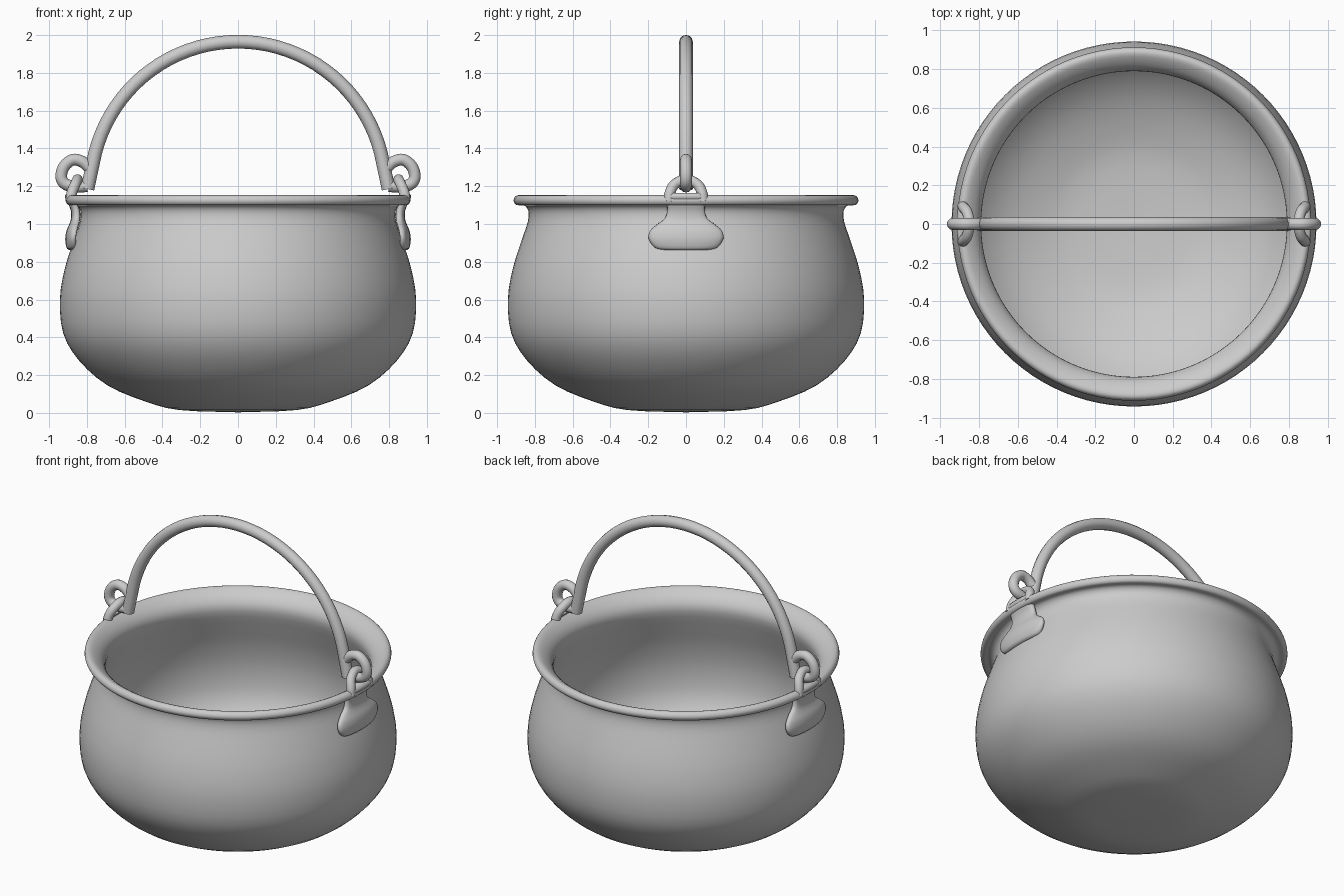
import bpy, bmesh, math
from mathutils import Vector

if "Cube" in bpy.data.objects:
    bpy.data.objects.remove(bpy.data.objects["Cube"])

iron = bpy.data.materials.new("grey_iron")
iron.diffuse_color = (0.6, 0.6, 0.6, 1)
iron.use_nodes = True
iron.node_tree.nodes["Principled BSDF"].inputs["Base Color"].default_value = iron.diffuse_color


def smooth_path(points, steps=4):
    """Catmull-Rom interpolation through the given points."""
    p = [Vector(v) for v in points]
    p = [p[0] * 2 - p[1]] + p + [p[-1] * 2 - p[-2]]
    out = []
    for a, b, c, d in zip(p, p[1:], p[2:], p[3:]):
        for i in range(steps):
            t = i / steps
            out.append(0.5 * (2 * b + (c - a) * t + (2 * a - 5 * b + 4 * c - d) * t ** 2
                              + (3 * b - a - 3 * c + d) * t ** 3))
    return out + [p[-2]]


def finish(name, bm):
    bmesh.ops.recalc_face_normals(bm, faces=bm.faces)
    me = bpy.data.meshes.new(name)
    bm.to_mesh(me)
    bm.free()
    me.materials.append(iron)
    ob = bpy.data.objects.new(name, me)
    bpy.context.collection.objects.link(ob)
    for f in me.polygons:
        f.use_smooth = True
    return ob


def tube(name, points, radius, closed=False):
    cu = bpy.data.curves.new(name, 'CURVE')
    cu.dimensions = '3D'
    cu.bevel_depth = radius
    cu.bevel_resolution = 4
    cu.use_fill_caps = True
    sp = cu.splines.new('POLY')
    sp.points.add(len(points) - 1)
    for q, v in zip(sp.points, points):
        q.co = (*v, 1)
    sp.use_cyclic_u = closed
    cu.materials.append(iron)
    ob = bpy.data.objects.new(name, cu)
    bpy.context.collection.objects.link(ob)
    bpy.ops.object.select_all(action='DESELECT')
    ob.select_set(True)
    bpy.context.view_layer.objects.active = ob
    bpy.ops.object.convert(target='MESH')


# Pot: outer wall, rolled rim and inner wall in one turned profile
profile = [(0, 0.003), (0.31, 0.015), (0.49, 0.06), (0.69, 0.145), (0.84, 0.275), (0.925, 0.42),
           (0.943, 0.6), (0.918, 0.76), (0.875, 0.9), (0.838, 1.01), (0.835, 1.07), (0.86, 1.1),
           (0.898, 1.1), (0.913, 1.125), (0.898, 1.15), (0.865, 1.146), (0.81, 1.1), (0.79, 1.03),
           (0.83, 0.9), (0.875, 0.76), (0.9, 0.6), (0.882, 0.43), (0.8, 0.3), (0.66, 0.185),
           (0.47, 0.1), (0.3, 0.06), (0, 0.045)]
bm = bmesh.new()
vs = [bm.verts.new((max(r, 0), 0, max(z, 0))) for r, z in smooth_path(profile, 3)]
es = [bm.edges.new(e) for e in zip(vs, vs[1:])]
bmesh.ops.spin(bm, geom=vs + es, cent=(0, 0, 0), axis=(0, 0, 1), angle=math.tau, steps=96)
bmesh.ops.remove_doubles(bm, verts=bm.verts, dist=0.0005)
finish("pot", bm)

# Bail handle: semicircular rod with slightly splayed ends
arch = [(0.78 * math.cos(math.radians(a)), 0, 1.185 + 0.78 * math.sin(math.radians(a)))
        for a in range(10, 171, 4)]
tube("handle", [(0.797, 0, 1.185)] + arch + [(-0.797, 0, 1.185)], 0.036)

# Lug rows: height, half width, outer radius
rows = [(0.862, 0.12, 0.895), (0.875, 0.165, 0.908), (0.92, 0.197, 0.915), (0.965, 0.19, 0.908),
        (1.0, 0.15, 0.893), (1.03, 0.112, 0.884), (1.07, 0.1, 0.885), (1.11, 0.102, 0.9),
        (1.145, 0.115, 0.917), (1.165, 0.11, 0.905)]

for side, s in (("right", 1), ("left", -1)):
    # Mounting plate and strap, bent around the pot
    bm = bmesh.new()
    loops = []
    for z, w, r in smooth_path(rows, 3):
        loop = []
        for k in range(24):
            a = math.tau * k / 24
            c, n = math.cos(a), math.sin(a)
            y = w * math.copysign(abs(c) ** 0.7, c)
            x = math.sqrt(r * r - y * y) - 0.024 + 0.024 * math.copysign(abs(n) ** 0.6, n)
            loop.append(bm.verts.new((s * x, y, z)))
        loops.append(loop)
    for a, b in zip(loops, loops[1:]):
        for k in range(24):
            j = (k + 1) % 24
            bm.faces.new((a[k], a[j], b[j], b[k]))
    bm.faces.new(loops[0])
    bm.faces.new(loops[-1])
    finish(side + "_lug", bm)

    # Ear arching above the rim and leaning inward
    ear = [(0.885, -0.092, 1.12), (0.88, -0.085, 1.165), (0.862, -0.06, 1.21), (0.85, 0, 1.236),
           (0.862, 0.06, 1.21), (0.88, 0.085, 1.165), (0.885, 0.092, 1.12)]
    tube(side + "_ear", [(s * x, y, z) for x, y, z in smooth_path(ear)], 0.028)

    # Hook curl at the end of the handle
    hook = [(0.797, 0, 1.2), (0.86, 0, 1.198), (0.915, 0, 1.212), (0.936, 0, 1.25),
            (0.92, 0, 1.305), (0.875, 0, 1.34), (0.825, 0, 1.33), (0.785, 0, 1.295)]
    tube(side + "_hook", [(s * x, y, z) for x, y, z in smooth_path(hook)], 0.031)
